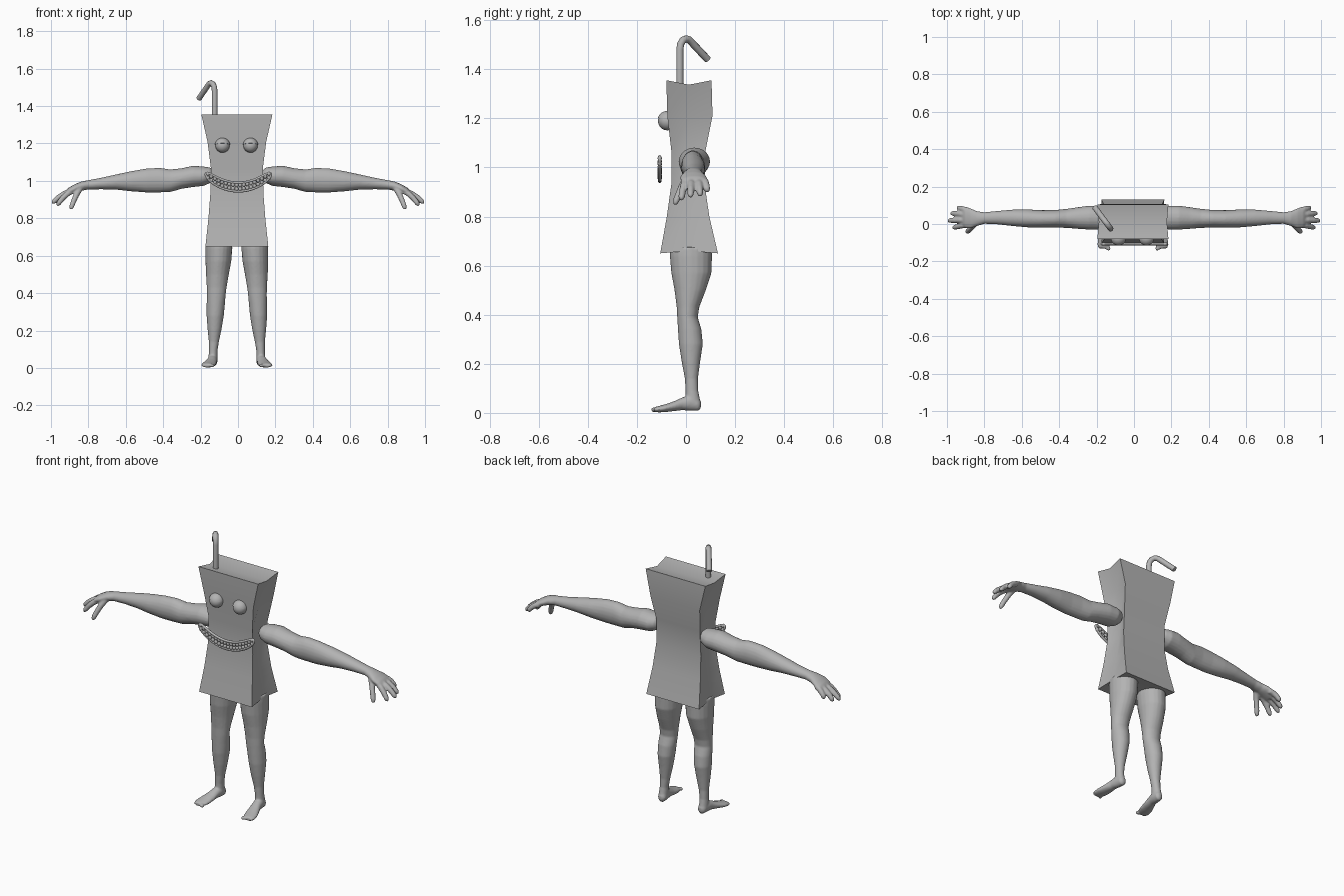
import bpy, bmesh, math
from mathutils import Vector, Matrix

if "Cube" in bpy.data.objects:
    bpy.data.objects.remove(bpy.data.objects["Cube"])

X, Y, Z = Vector((1, 0, 0)), Vector((0, 1, 0)), Vector((0, 0, 1))
grey = bpy.data.materials.new("plain_grey")
grey.diffuse_color = (0.45, 0.45, 0.45, 1)
grey.use_nodes = True
grey.node_tree.nodes["Principled BSDF"].inputs["Base Color"].default_value = grey.diffuse_color


def finish(name, bm, angle=None):
    """Turn a bmesh into a named object with smooth shading."""
    bmesh.ops.recalc_face_normals(bm, faces=bm.faces)
    me = bpy.data.meshes.new(name)
    bm.to_mesh(me)
    bm.free()
    me.materials.append(grey)
    ob = bpy.data.objects.new(name, me)
    bpy.context.collection.objects.link(ob)
    bpy.ops.object.select_all(action='DESELECT')
    ob.select_set(True)
    bpy.context.view_layer.objects.active = ob
    bpy.ops.object.shade_smooth_by_angle(angle=math.radians(angle or 60))
    return ob


def skin(bm, rings):
    """Bridge rings of points and cap both ends."""
    vs = [[bm.verts.new(p) for p in r] for r in rings]
    n = len(vs[0])
    for a, b in zip(vs, vs[1:]):
        for i in range(n):
            bm.faces.new((a[i], a[(i + 1) % n], b[(i + 1) % n], b[i]))
    return vs


def loft(bm, stations, u, v, n=20):
    """Closed loft of ellipses: stations are (x, y, z, radius_u, radius_v)."""
    rings = []
    for x, y, z, ru, rv in stations:
        rings.append([Vector((x, y, z)) + u * ru * math.cos(k * math.tau / n)
                      + v * rv * math.sin(k * math.tau / n) for k in range(n)])
    vs = skin(bm, rings)
    bm.faces.new(vs[0])
    bm.faces.new(vs[-1])


def limb_pair(name, bm, shift):
    """Fuse the overlapping lofts into one skin and mirror it."""
    ob = finish(name, bm)
    ob.location.x = shift
    m = ob.modifiers.new("fuse", 'REMESH')
    m.mode, m.voxel_size, m.use_smooth_shade = 'VOXEL', 0.005, True
    m = ob.modifiers.new("soften", 'SMOOTH')
    m.factor, m.iterations = 0.5, 5
    ob.modifiers.new("other_side", 'MIRROR').use_mirror_merge = False


# Carton body: pinched waist, folded sides, slightly sunken top and bottom
levels = [  # z, half width, side fold inset, front y, back y
    (0.65, 0.168, 0.008, -0.105, 0.13),
    (0.80, 0.152, 0.018, -0.078, 0.095),
    (0.93, 0.142, 0.025, -0.060, 0.076),
    (1.07, 0.139, 0.025, -0.060, 0.080),
    (1.21, 0.157, 0.018, -0.076, 0.108),
    (1.355, 0.190, 0.008, -0.080, 0.104)]
bm = bmesh.new()
rings = []
for i, (z, w, inset, f, b) in enumerate(levels):
    mid, zm = (f + b) / 2, z + {0: 0.01, 5: -0.018}.get(i, 0)
    rings.append([(-w, f, z), (w, f, z), (w - inset, mid, zm),
                  (w, b, z), (-w, b, z), (-w + inset, mid, zm)])
vs = skin(bm, rings)
for r in (vs[0], vs[-1]):
    bm.faces.new((r[0], r[1], r[2], r[5]))
    bm.faces.new((r[5], r[2], r[3], r[4]))
finish("carton_body", bm, 35).location.x = -0.006

# Arms with palm, four fingers and thumb
bm = bmesh.new()
loft(bm, [(0.130, 0.030, 1.030, 0.030, 0.025),
          (0.150, 0.032, 1.030, 0.052, 0.042),
          (0.185, 0.034, 1.025, 0.064, 0.052),
          (0.240, 0.034, 1.024, 0.064, 0.057),
          (0.300, 0.032, 1.013, 0.058, 0.055),
          (0.360, 0.030, 1.001, 0.051, 0.060),
          (0.420, 0.028, 1.004, 0.047, 0.066),
          (0.490, 0.027, 1.002, 0.047, 0.064),
          (0.570, 0.030, 0.998, 0.048, 0.054),
          (0.650, 0.033, 0.994, 0.044, 0.041),
          (0.730, 0.034, 0.986, 0.036, 0.031),
          (0.800, 0.032, 0.979, 0.031, 0.025),
          (0.840, 0.029, 0.971, 0.040, 0.025),
          (0.875, 0.030, 0.958, 0.055, 0.023),
          (0.905, 0.034, 0.944, 0.055, 0.020),
          (0.917, 0.036, 0.938, 0.046, 0.014)], Y, Z)
fingers = [((0.885, 0.072, 0.948), (0.945, 0.088, 0.902)),
           ((0.895, 0.050, 0.945), (0.980, 0.058, 0.885)),
           ((0.895, 0.022, 0.945), (0.995, 0.018, 0.880)),
           ((0.890, -0.002, 0.945), (0.968, -0.020, 0.868)),
           ((0.845, 0.005, 0.958), (0.895, -0.046, 0.848))]
for base, tip in fingers:
    a, b = Vector(base), Vector(tip)
    side = (b - a).cross(Z).normalized()
    up = side.cross(b - a).normalized()
    pts = []
    for t, r in ((0, 0.016), (0.35, 0.0155), (0.65, 0.0145),
                 (0.88, 0.0135), (0.96, 0.010), (1.0, 0.005)):
        p = a.lerp(b, t) + Z * 0.010 * math.sin(math.pi * t)
        pts.append((*p, r, r))
    loft(bm, pts, side, up, 12)
limb_pair("arms", bm, 0)

# Legs and feet
bm = bmesh.new()
loft(bm, [(0.096, 0.020, 0.675, 0.070, 0.084),
          (0.096, 0.020, 0.640, 0.072, 0.086),
          (0.099, 0.022, 0.570, 0.069, 0.082),
          (0.104, 0.017, 0.500, 0.061, 0.064),
          (0.108, 0.008, 0.430, 0.053, 0.046),
          (0.110, 0.006, 0.390, 0.050, 0.042),
          (0.113, 0.015, 0.340, 0.049, 0.048),
          (0.116, 0.020, 0.280, 0.046, 0.049),
          (0.119, 0.020, 0.210, 0.038, 0.038),
          (0.123, 0.022, 0.140, 0.027, 0.027),
          (0.127, 0.024, 0.090, 0.023, 0.026),
          (0.128, 0.028, 0.050, 0.024, 0.030),
          (0.128, 0.030, 0.020, 0.020, 0.024)], X, Y)
loft(bm, [(0.127, 0.061, 0.034, 0.010, 0.012),
          (0.127, 0.052, 0.034, 0.022, 0.026),
          (0.129, 0.020, 0.042, 0.026, 0.034),
          (0.134, -0.015, 0.037, 0.027, 0.026),
          (0.142, -0.050, 0.027, 0.033, 0.020),
          (0.150, -0.085, 0.019, 0.038, 0.016),
          (0.155, -0.112, 0.015, 0.036, 0.013),
          (0.158, -0.130, 0.013, 0.026, 0.010)], X, Z)
for k in range(5):  # toes
    x = 0.130 + 0.0125 * k
    y = -0.132 + 0.006 * k
    bmesh.ops.create_icosphere(bm, subdivisions=2, radius=0.011 - 0.0008 * k,
                               matrix=Matrix.Translation((x, y, 0.013)))
limb_pair("legs", bm, -0.006)

# Bulging eyes with heavy upper lids
for side, x in (("left", 0.067), ("right", -0.083)):
    place = Matrix.Translation((x, -0.076, 1.189))
    bm = bmesh.new()
    bmesh.ops.create_uvsphere(bm, u_segments=24, v_segments=16, radius=0.038, matrix=place)
    finish(side + "_eye", bm)
    bm = bmesh.new()
    bmesh.ops.create_uvsphere(bm, u_segments=24, v_segments=16, radius=0.041)
    bmesh.ops.bisect_plane(bm, geom=bm.verts[:] + bm.edges[:] + bm.faces[:],
                           plane_co=(0, 0, 0.003), plane_no=(0, 0.25, 1), clear_inner=True)
    bmesh.ops.holes_fill(bm, edges=[e for e in bm.edges if e.is_boundary])
    bm.transform(place)
    finish(side + "_eyelid", bm, 40)


def tube(name, points, radius, cyclic=False):
    """Round tube along a path."""
    cu = bpy.data.curves.new(name, 'CURVE')
    cu.dimensions, cu.bevel_depth, cu.bevel_resolution = '3D', radius, 3
    cu.use_fill_caps = True
    sp = cu.splines.new('POLY')
    sp.points.add(len(points) - 1)
    for p, co in zip(sp.points, points):
        p.co = (*co, 1)
    sp.use_cyclic_u, sp.use_smooth = cyclic, True
    cu.materials.append(grey)
    bpy.context.collection.objects.link(bpy.data.objects.new(name, cu))


# Bent drinking straw
tube("straw", [(-0.125, -0.025, 1.30), (-0.125, -0.025, 1.48), (-0.127, -0.022, 1.502),
               (-0.134, -0.013, 1.518), (-0.144, 0.001, 1.524), (-0.154, 0.014, 1.519),
               (-0.164, 0.027, 1.505), (-0.209, 0.088, 1.440)], 0.015)


# Grinning mouth: lip loop around two rows of rounded teeth
def grin(t, offset):
    return (0.002 + 0.174 * t, -0.107, 0.967 + 0.068 * t * t + offset)


N = 28
ts = [-math.cos(math.pi * k / N) for k in range(N + 1)]
half = lambda t: 0.023 * max(0.0, 1 - t ** 8) ** 0.5
loop = [grin(t, half(t)) for t in ts] + [grin(t, -half(t)) for t in reversed(ts[1:-1])]
tube("lips", loop, 0.007, True)
bm = bmesh.new()
for row in (-1, 1):
    for k in range(18):
        t = -0.94 + 1.88 * k / 17
        place = Matrix.Translation(grin(t, row * 0.0105)) @ Matrix.Diagonal((1, 0.85, 1.15, 1))
        bmesh.ops.create_icosphere(bm, subdivisions=2, radius=0.0105, matrix=place)
finish("teeth", bm)
